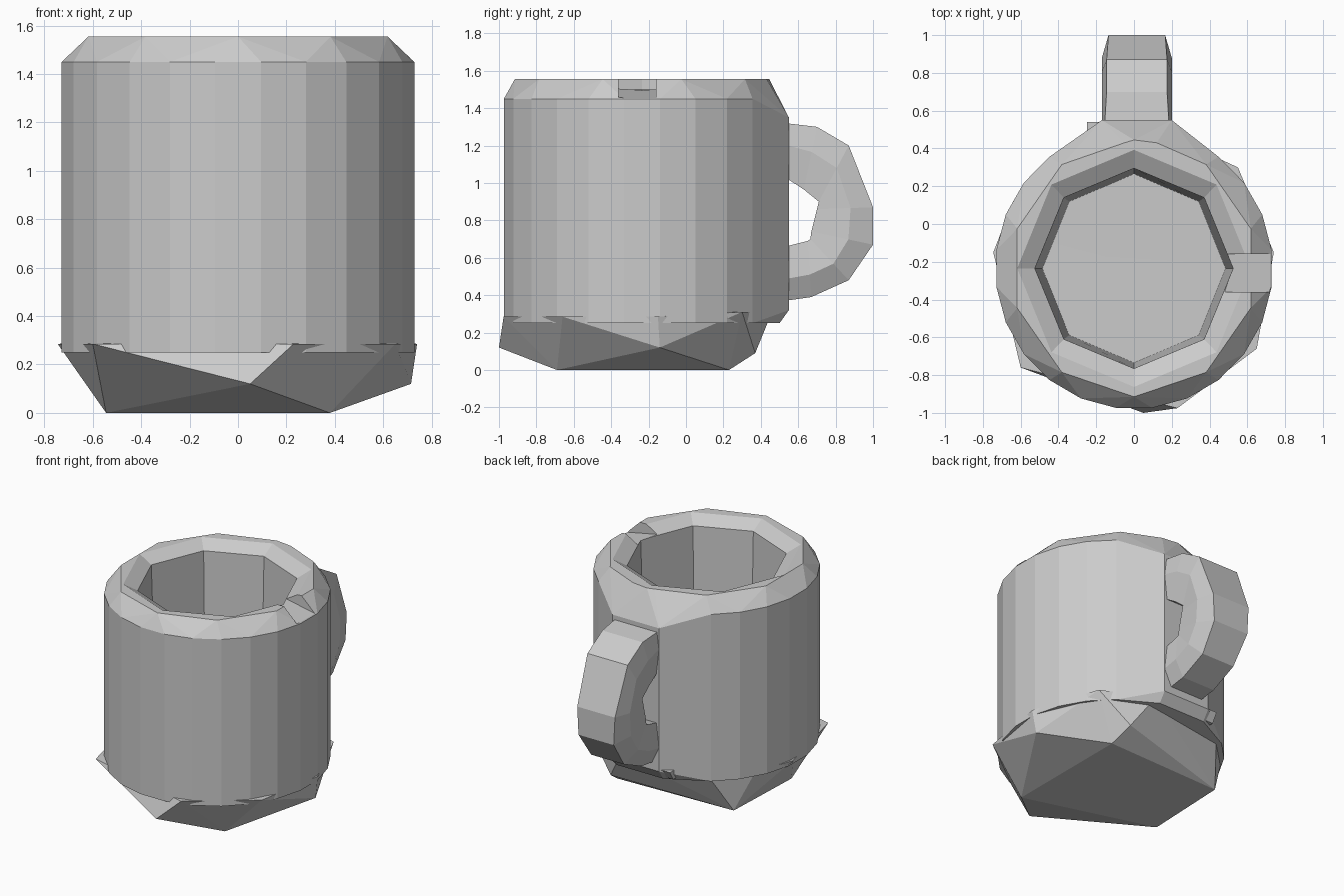
import bpy, bmesh
from math import cos, sin, pi, radians

if "Cube" in bpy.data.objects:
    bpy.data.objects.remove(bpy.data.objects["Cube"])

CY = -0.235  # mug axis in y


def finish(name, bm):
    bmesh.ops.recalc_face_normals(bm, faces=bm.faces)
    me = bpy.data.meshes.new(name)
    bm.to_mesh(me)
    bm.free()
    ob = bpy.data.objects.new(name, me)
    bpy.context.collection.objects.link(ob)
    return ob


def hull(name, pts):
    bm = bmesh.new()
    for p in pts:
        bm.verts.new(p)
    r = bmesh.ops.convex_hull(bm, input=bm.verts)
    junk = {g for g in r['geom_interior'] + r['geom_unused']
            if isinstance(g, bmesh.types.BMVert)}
    bmesh.ops.delete(bm, geom=list(junk), context='VERTS')
    bmesh.ops.dissolve_limit(bm, angle_limit=radians(0.5),
                             verts=bm.verts, edges=bm.edges)
    return finish(name, bm)


def loft(name, rings):
    bm = bmesh.new()
    vs = [[bm.verts.new(p) for p in r] for r in rings]
    n = len(vs[0])
    for a, b in zip(vs, vs[1:]):
        for i in range(n):
            j = (i + 1) % n
            bm.faces.new((a[i], a[j], b[j], b[i]))
    bm.faces.new(vs[0])
    bm.faces.new(vs[-1])
    return finish(name, bm)


def ring(n, rx, ry, z, turn=0.0):
    return [(rx * cos(2 * pi * i / n + turn), CY + ry * sin(2 * pi * i / n + turn), z)
            for i in range(n)]


def cut(ob, cutter):
    m = ob.modifiers.new("cut", 'BOOLEAN')
    m.operation = 'DIFFERENCE'
    m.solver = 'EXACT'
    m.object = cutter
    cutter.hide_render = True
    cutter.hide_set(True)


# Body: faceted barrel with a flat pad at the back for the handle
wall = [p for z in (0.25, 1.45) for p in ring(24, 0.735, 0.745, z, pi / 24)
        if not (p[1] > 0.4)]
pad = [(x, 0.55, z) for x in (-0.17, 0.2) for z in (0.32, 1.35)]
pad += [(x, 0.50, 0.25) for x in (-0.17, 0.2)]
top = ring(10, 0.65, 0.68, 1.555, pi / 10)
top += [(x, 0.43, 1.555) for x in (-0.05, 0.12)]
body = hull("body", wall + pad + top)

# Octagonal hollow with a flared lip
cavity = loft("cavity_cutter", [
    ring(8, 0.485, 0.50, 0.30), ring(8, 0.525, 0.53, 1.50),
    ring(8, 0.63, 0.64, 1.562), ring(8, 0.63, 0.64, 1.8)])
cut(body, cavity)

# Shallow notch in the right side of the rim
notch = hull("notch_cutter", [(x, y, z) for y in (-0.36, -0.16)
                              for x, z in ((0.45, 1.51), (0.62, 1.51), (0.8, 1.44),
                                           (0.45, 1.7), (0.8, 1.7))])
cut(body, notch)

# Rough-cut tapered base
hull("base", [
    (0.38, -0.69, 0), (-0.545, -0.42, 0), (-0.52, 0.2, 0), (0.38, 0.23, 0),
    (0.05, -1.0, 0.12), (0.715, -0.14, 0.12), (0.34, 0.37, 0.09),
    (-0.745, -0.15, 0.285), (-0.6, -0.76, 0.285), (0.23, -0.975, 0.285),
    (0.65, -0.66, 0.285), (0.74, -0.15, 0.285), (0.55, 0.3, 0.31),
    (0.2, 0.46, 0.31), (-0.4, 0.36, 0.31), (-0.64, 0.12, 0.285)])

# Handle: (outer y, outer z, inner y, inner z, outer half width)
path = [(0.53, 1.32, 0.53, 1.03, 0.17), (0.70, 1.30, 0.63, 0.965, 0.16),
        (0.87, 1.20, 0.71, 0.90, 0.16), (1.00, 0.87, 0.70, 0.86, 0.15),
        (1.00, 0.67, 0.67, 0.74, 0.14), (0.87, 0.48, 0.665, 0.70, 0.13),
        (0.67, 0.39, 0.65, 0.69, 0.13), (0.53, 0.37, 0.53, 0.66, 0.13)]
rings = []
for oy, oz, iy, iz, w in path:
    my, mz = oy * 0.6 + iy * 0.4, oz * 0.6 + iz * 0.4
    rings.append([(0.015 + x, y, z) for x, y, z in (
        (-w, oy, oz), (w, oy, oz), (0.185, my, mz),
        (0.165, iy, iz), (-0.165, iy, iz), (-0.185, my, mz))])
loft("handle", rings)

# Small chip under the handle pad
hull("under_handle_chip", [(x, y, z) for x in (-0.25, 0.2)
                           for y, z in ((0.38, 0.33), (0.54, 0.33), (0.5, 0.265), (0.42, 0.265))])
